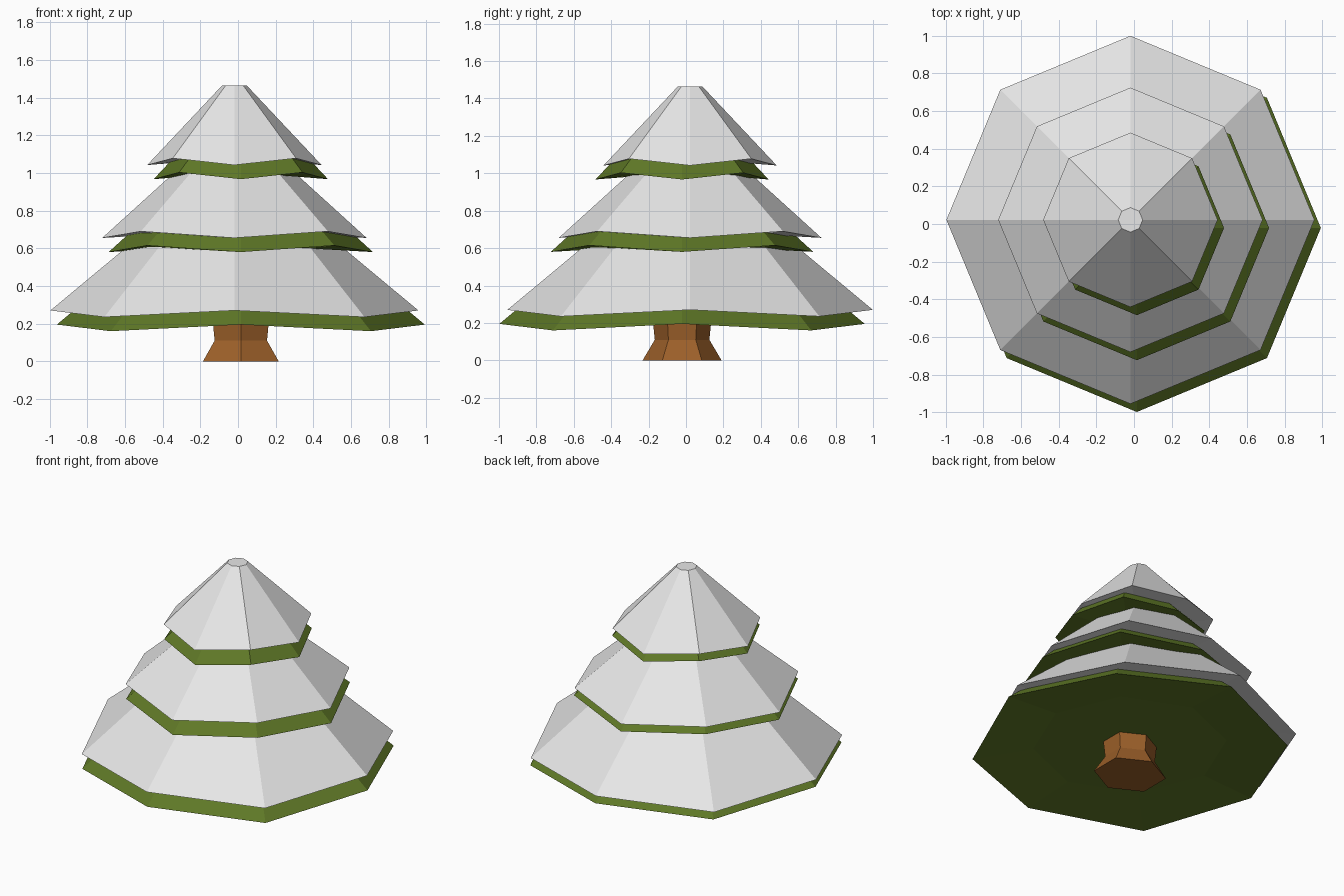
import bpy
import bmesh
from math import cos, sin, pi

cube = bpy.data.objects.get("Cube")
if cube:
    bpy.data.objects.remove(cube, do_unlink=True)


def make_material(name, rgb):
    mat = bpy.data.materials.new(name)
    mat.use_nodes = True
    color = (*rgb, 1.0)
    mat.diffuse_color = color
    bsdf = next(n for n in mat.node_tree.nodes if n.type == 'BSDF_PRINCIPLED')
    bsdf.inputs["Base Color"].default_value = color
    bsdf.inputs["Roughness"].default_value = 0.9
    return mat


def lathe(name, rings, sides, start, center, mat, stretch_x=1.0):
    """Skin a stack of rings (radius, height of even corners, height of odd corners)."""
    bm = bmesh.new()
    loops = []
    for radius, z_even, z_odd in rings:
        loop = []
        for i in range(sides):
            a = start + 2 * pi * i / sides
            z = z_odd if i % 2 else z_even
            loop.append(bm.verts.new((radius * cos(a) * stretch_x, radius * sin(a), z)))
        loops.append(loop)
    for low, high in zip(loops, loops[1:]):
        for i in range(sides):
            j = (i + 1) % sides
            bm.faces.new((low[i], low[j], high[j], high[i]))
    bm.faces.new(loops[0][::-1])
    bm.faces.new(loops[-1])
    bmesh.ops.recalc_face_normals(bm, faces=bm.faces)
    mesh = bpy.data.meshes.new(name)
    bm.to_mesh(mesh)
    bm.free()
    mesh.materials.append(mat)
    obj = bpy.data.objects.new(name, mesh)
    obj.location = center
    bpy.context.collection.objects.link(obj)
    return obj


green = make_material("pine green", (0.115, 0.19, 0.02))
white = make_material("snow white", (0.8, 0.8, 0.8))
brown = make_material("bark brown", (0.33, 0.115, 0.022))

# Three stacked tiers with zigzag rims and shallow hollow undersides
tiers = [
    (0.60, 0.215, 0.215),
    (0.977, 0.195, 0.16),
    (0.49, 0.60, 0.60),
    (0.702, 0.58, 0.615),
    (0.25, 0.99, 0.99),
    (0.463, 0.967, 1.003),
    (0.065, 1.39, 1.39),
]
lathe("foliage", tiers, 8, 0, (0.015, -0.021, 0), green)

# Snow cover: the same shape, lifted and shifted to the back right
lathe("snow_cover", tiers, 8, 0, (-0.019, 0.022, 0.075), white)

# Six-sided trunk with a flared foot
trunk = [(0.211, 0, 0), (0.146, 0.11, 0.11), (0.16, 0.25, 0.25)]
lathe("trunk", trunk, 6, pi / 2, (0.015, -0.021, 0), brown, stretch_x=1.1)
